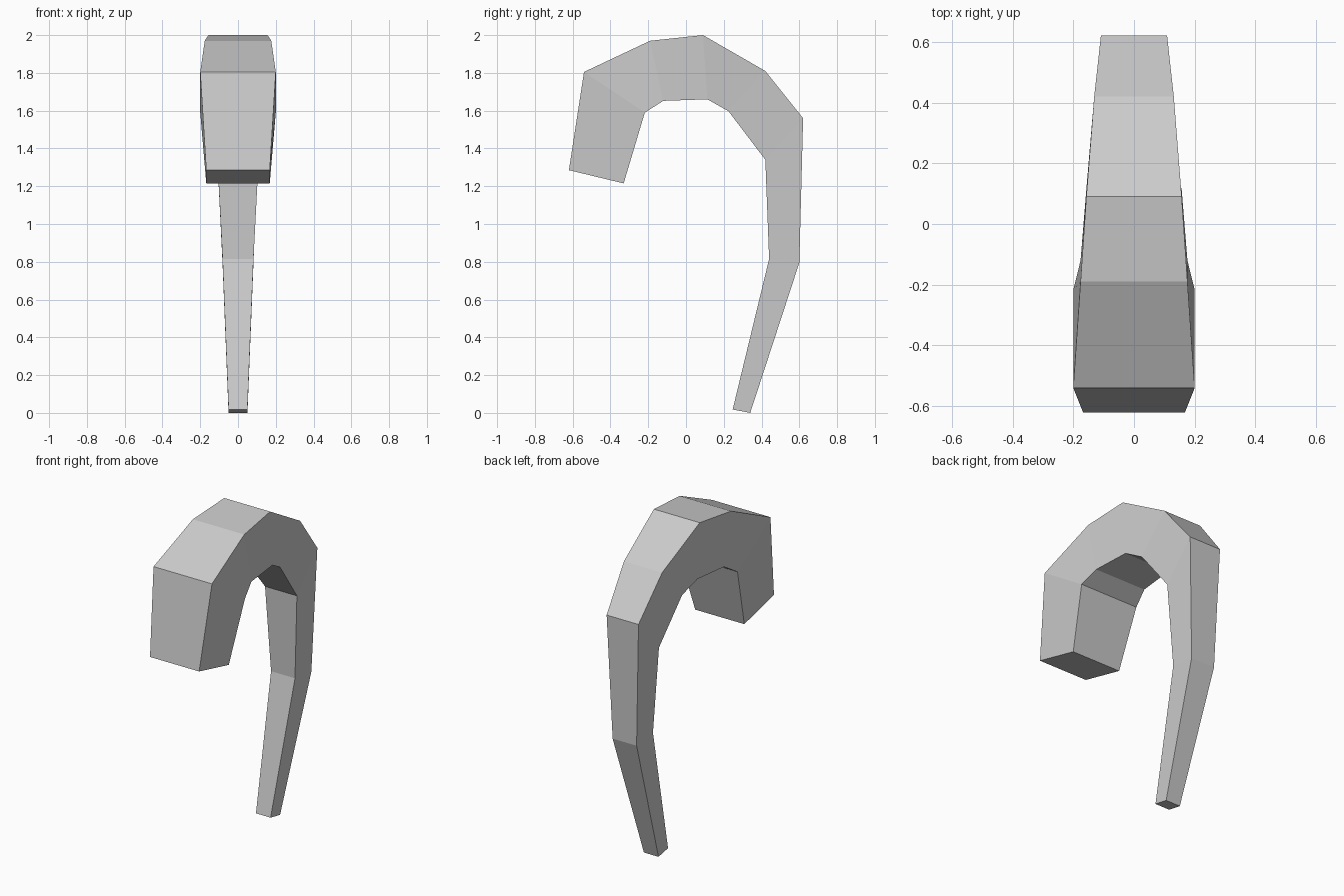
import bpy, bmesh

if "Cube" in bpy.data.objects:
    bpy.data.objects.remove(bpy.data.objects["Cube"])

# Sections along the hook: outer y, outer z, inner y, inner z, half width
SECTIONS = [
    (-0.62, 1.285, -0.33, 1.215, 0.168),
    (-0.54, 1.805, -0.218, 1.59, 0.20),
    (-0.19, 1.97, -0.12, 1.652, 0.176),
    (0.09, 2.00, 0.113, 1.66, 0.157),
    (0.42, 1.81, 0.225, 1.597, 0.131),
    (0.62, 1.56, 0.42, 1.34, 0.109),
    (0.60, 0.795, 0.44, 0.815, 0.082),
    (0.34, 0.00, 0.247, 0.018, 0.05),
]

bm = bmesh.new()

# Four-sided rings
rings = []
for oy, oz, iy, iz, w in SECTIONS:
    corners = [(-w, oy, oz), (w, oy, oz), (w, iy, iz), (-w, iy, iz)]
    rings.append([bm.verts.new(c) for c in corners])

# Walls between rings, then the two end caps
for a, b in zip(rings, rings[1:]):
    for i in range(4):
        j = (i + 1) % 4
        bm.faces.new((a[i], a[j], b[j], b[i]))
bm.faces.new(rings[0])
bm.faces.new(rings[-1][::-1])
bmesh.ops.recalc_face_normals(bm, faces=bm.faces)

mesh = bpy.data.meshes.new("curved_hook")
bm.to_mesh(mesh)
bm.free()
bpy.context.collection.objects.link(bpy.data.objects.new("curved_hook", mesh))
